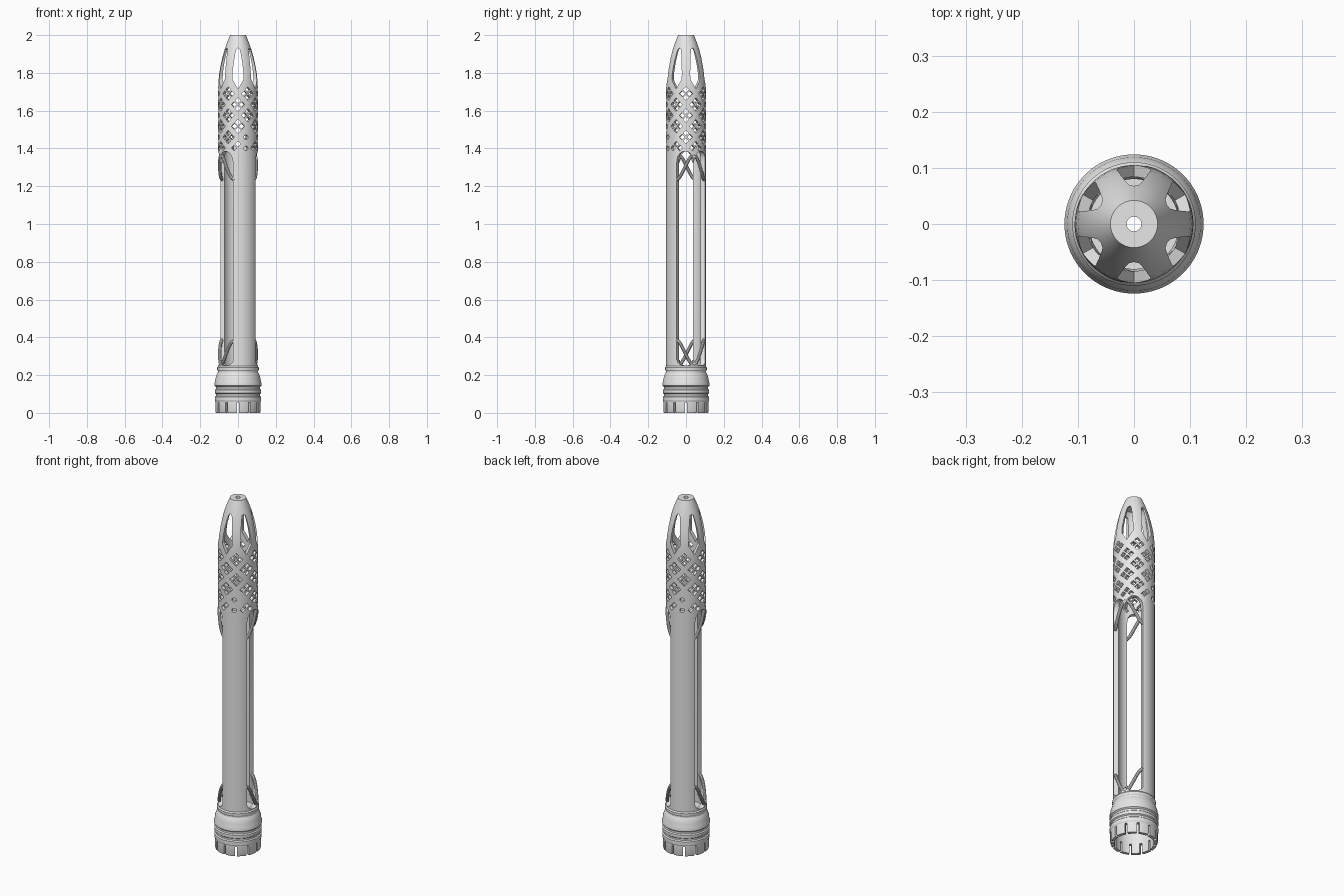
import bpy, bmesh, math
from math import sin, cos, radians, pi

if "Cube" in bpy.data.objects:
    bpy.data.objects.remove(bpy.data.objects["Cube"], do_unlink=True)

grey = bpy.data.materials.new("plain grey")
grey.use_nodes = True
colour = (0.8, 0.8, 0.8, 1)
grey.diffuse_color = colour
grey.node_tree.nodes["Principled BSDF"].inputs["Base Color"].default_value = colour

SEG = 96
R = 0.105
WINDOWS = (24, 204)      # centre angles of the two long openings
PANELS = (114, 294)
HALF = 52                # half the angle of an opening


def add_object(name, bm):
    bmesh.ops.recalc_face_normals(bm, faces=bm.faces)
    mesh = bpy.data.meshes.new(name)
    bm.to_mesh(mesh)
    bm.free()
    ob = bpy.data.objects.new(name, mesh)
    bpy.context.collection.objects.link(ob)
    ob.data.materials.append(grey)
    return ob


def lathe(name, profile):
    """Revolve a closed (radius, height) loop round the z axis."""
    bm = bmesh.new()
    rings = [[bm.verts.new((r * cos(2 * pi * i / SEG), r * sin(2 * pi * i / SEG), z))
              for r, z in profile] for i in range(SEG)]
    n = len(profile)
    for i in range(SEG):
        a, b = rings[i], rings[(i + 1) % SEG]
        for j in range(n):
            k = (j + 1) % n
            bm.faces.new((a[j], b[j], b[k], a[k]))
    return add_object(name, bm)


def radial_prism(bm, outline, angle, near, far):
    """Extrude a (sideways, height) outline outward at an angle in degrees."""
    a = radians(angle)
    loops = [[bm.verts.new((d * cos(a) - u * sin(a), d * sin(a) + u * cos(a), z))
              for u, z in outline] for d in (near, far)]
    n = len(outline)
    bm.faces.new(loops[0])
    bm.faces.new(loops[1])
    for i in range(n):
        k = (i + 1) % n
        bm.faces.new((loops[0][i], loops[0][k], loops[1][k], loops[1][i]))


def long_opening(bm, centre, steps=40):
    """Curved cutter whose top and bottom each form two rounded arches."""
    columns = []
    for i in range(steps + 1):
        t = i / steps
        a = radians(centre - HALF + 2 * HALF * t)
        u = abs(2 * t - 1) * 2 - 1
        drop = 0.06 * (1 - math.sqrt(max(0, 1 - u * u)))
        low, high = 0.25 + drop * 0.5, 1.385 - drop
        columns.append([bm.verts.new((r * cos(a), r * sin(a), z))
                        for r, z in ((0.05, low), (0.15, low), (0.15, high), (0.05, high))])
    for a, b in zip(columns, columns[1:]):
        for j in range(4):
            k = (j + 1) % 4
            bm.faces.new((a[j], a[k], b[k], b[j]))
    bm.faces.new(columns[0])
    bm.faces.new(columns[-1])


def cut_openings(body, bm):
    """Subtract the cutter volumes from the body for good."""
    cutter = add_object("opening_cutter", bm)
    cutter.hide_render = True
    cut = body.modifiers.new("openings", "BOOLEAN")
    cut.operation = "DIFFERENCE"
    cut.solver = "EXACT"
    cut.object = cutter
    graph = bpy.context.evaluated_depsgraph_get()
    body.data = bpy.data.meshes.new_from_object(body.evaluated_get(graph))
    body.modifiers.clear()
    bpy.data.objects.remove(cutter, do_unlink=True)


# Hollow body: ringed base, tube, tapered nose
outer = [(0.117, 0), (0.12, 0.008), (0.12, 0.06), (0.123, 0.065), (0.123, 0.085),
         (0.117, 0.09), (0.117, 0.1), (0.123, 0.105), (0.123, 0.122), (0.117, 0.127),
         (0.117, 0.138), (0.124, 0.144), (0.124, 0.158), (0.121, 0.165), (0.119, 0.185),
         (0.112, 0.205), (0.106, 0.215), (0.106, 0.222), (0.11, 0.228), (0.11, 0.24),
         (R, 0.247), (R, 0.3), (R, 1.3), (R, 1.72), (0.103, 1.76), (0.099, 1.8),
         (0.092, 1.84), (0.083, 1.88), (0.072, 1.92), (0.058, 1.96), (0.042, 2.0)]
inner = [(0.013, 2.0), (0.013, 1.96), (0.045, 1.955), (0.058, 1.937), (0.061, 1.92),
         (0.069, 1.88), (0.076, 1.84), (0.081, 1.8), (0.083, 1.76), (0.084, 1.72),
         (0.084, 1.4), (0.08, 1.38), (0.08, 0.23), (0.02, 0.23), (0.02, 0.17),
         (0.1, 0.17), (0.1, 0)]
body = lathe("body_tube", outer + inner)

# Long openings, nose slots and base notches
bm = bmesh.new()
for c in WINDOWS:
    long_opening(bm, c)
for i in range(6):
    right = [(0.0, 1.715), (0.03, 1.765), (0.029, 1.8), (0.022, 1.86), (0.014, 1.905),
             (0.009, 1.925), (0.0, 1.932)]
    left = [(-u, z) for u, z in right[-2:0:-1]]
    radial_prism(bm, right + left, 30 + 60 * i, 0.055, 0.2)
for i in range(12):
    radial_prism(bm, [(-0.006, -0.02), (0.006, -0.02), (0.006, 0.055), (-0.006, 0.055)],
                 30 * i, 0.08, 0.2)
cut_openings(body, bm)

# Lattice of diamond holes in groups of four, with round holes above the panels
bm = bmesh.new()
s = 0.015
for i in range(12):
    for row in range(3):
        angle, z = 30 * i, 1.69 - 0.115 * row - 0.0575 * (i % 2)
        for da, dz in ((0, 1), (0, -1), (1, 0), (-1, 0)):
            zc, ac = z + 0.021 * dz, angle + 11.5 * da
            near_panel = min(abs(ac - p) for p in PANELS) < 19
            if zc < 1.4 or (near_panel and zc < 1.5):
                continue
            radial_prism(bm, [(s, zc), (0, zc + s), (-s, zc), (0, zc - s)], ac, 0.08, 0.15)
for c in PANELS:
    for z in (1.4, 1.46):
        ring = [(0.012 * cos(k * pi / 8), z + 0.012 * sin(k * pi / 8)) for k in range(16)]
        radial_prism(bm, ring, c, 0.075, 0.15)
cut_openings(body, bm)

# Curved struts that rise from the panel edges to the middle of each opening
parts = [body]
for c in WINDOWS:
    for end, foot, rise in (("upper", 1.235, 0.13), ("lower", 0.385, -0.13)):
        curve = bpy.data.curves.new(end + "_strut", "CURVE")
        curve.dimensions = "3D"
        curve.bevel_depth = 0.009
        curve.bevel_resolution = 3
        curve.use_fill_caps = True
        for side in (-1, 1):
            line = curve.splines.new("POLY")
            line.points.add(20)
            for k, p in enumerate(line.points):
                t = k / 20
                a = radians(c + side * (HALF + 3) * (1 - t))
                z = foot + rise * t * t * (3 - 2 * t)
                p.co = (0.097 * cos(a), 0.097 * sin(a), z, 1)
        ob = bpy.data.objects.new(end + "_strut", curve)
        bpy.context.collection.objects.link(ob)
        curve.materials.append(grey)
        parts.append(ob)

# Smooth shading with sharp edges kept
bpy.ops.object.select_all(action="DESELECT")
for ob in parts:
    ob.select_set(True)
bpy.context.view_layer.objects.active = body
bpy.ops.object.convert(target="MESH")
bpy.ops.object.shade_smooth_by_angle(angle=radians(30))
